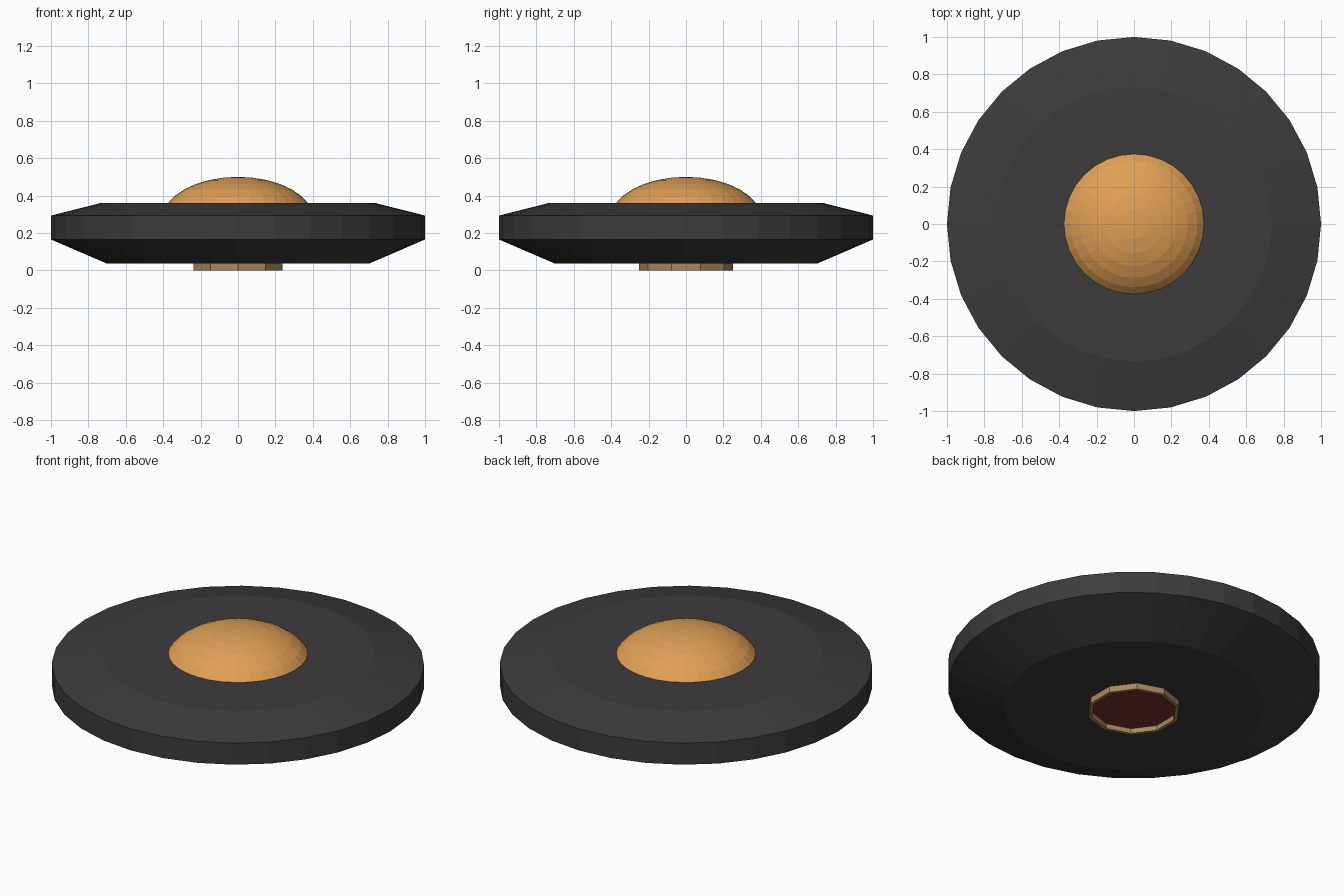
import bpy, bmesh, math

if "Cube" in bpy.data.objects:
    bpy.data.objects.remove(bpy.data.objects["Cube"])


def material(name, rgb):
    m = bpy.data.materials.new(name)
    m.diffuse_color = (*rgb, 1)
    m.use_nodes = True
    m.node_tree.nodes["Principled BSDF"].inputs["Base Color"].default_value = m.diffuse_color
    return m


def lathe(name, profile, sides, mat, start=0.0, closed=False):
    """Revolve (radius, z) points about z; radius 0 makes a pole."""
    bm = bmesh.new()
    rings = []
    for r, z in profile:
        if r < 1e-6:
            rings.append([bm.verts.new((0, 0, z))] * sides)
        else:
            rings.append([bm.verts.new((r * math.cos(start + math.tau * i / sides),
                                        r * math.sin(start + math.tau * i / sides), z))
                          for i in range(sides)])
    pairs = list(zip(rings, rings[1:]))
    if closed:
        pairs.append((rings[-1], rings[0]))
    for a, b in pairs:
        for i in range(sides):
            j = (i + 1) % sides
            bm.faces.new(list(dict.fromkeys((a[i], a[j], b[j], b[i]))))
    if not closed:
        for ring in (rings[0], rings[-1]):
            if len(set(ring)) > 2:
                bm.faces.new(ring)
    bmesh.ops.recalc_face_normals(bm, faces=bm.faces)
    me = bpy.data.meshes.new(name)
    bm.to_mesh(me)
    bm.free()
    me.materials.append(mat)
    ob = bpy.data.objects.new(name, me)
    bpy.context.collection.objects.link(ob)
    return ob


dark = material("dark_hull", (0.047, 0.043, 0.043))
amber = material("amber", (0.75, 0.35, 0.09))
tan = material("tan", (0.40, 0.25, 0.11))
red = material("dark_red", (0.2, 0.035, 0.025))

# Saucer body with chamfered top and bottom
lathe("saucer_body", [(0.70, 0.036), (1, 0.165), (1, 0.293), (0.735, 0.36)], 32, dark)

# Flattened dome, its lower edge sunk into the body
steps = 8
dome = [(0.407 * math.cos(t), 0.27 + 0.23 * math.sin(t))
        for t in (math.pi / 2 * i / steps for i in range(steps + 1))]
lathe("dome", dome, 32, amber)

# Ten-sided hatch collar underneath
lathe("hatch_collar", [(0.25, 0.05), (0.25, 0), (0.23, 0), (0.23, 0.05)], 10, tan,
      start=math.pi / 2, closed=True)

# Hatch plate recessed in the collar
lathe("hatch_plate", [(0.235, 0.029), (0.235, 0.045)], 10, red, start=math.pi / 2)
